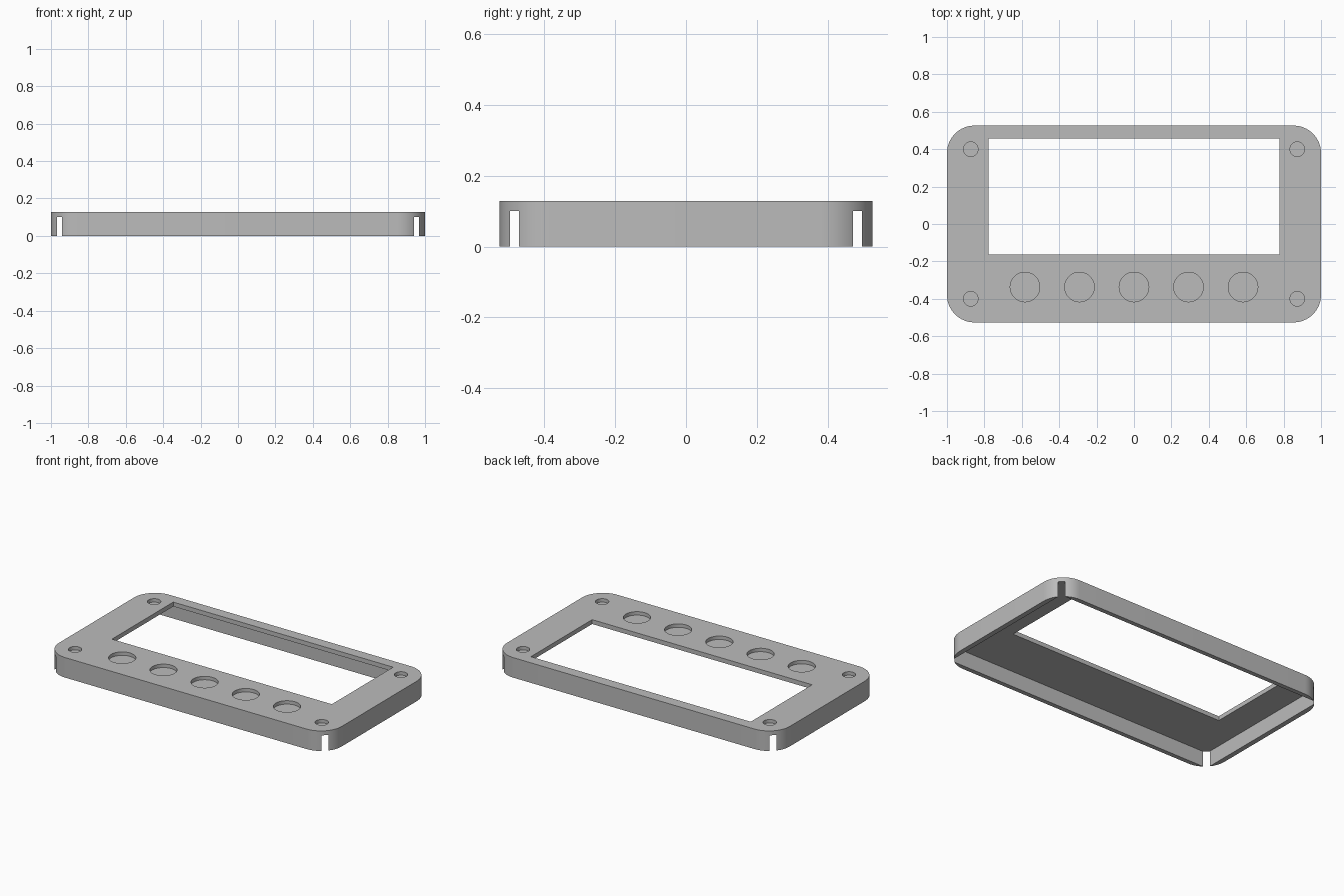
import bpy
import bmesh
import math

old = bpy.data.objects.get("Cube")
if old:
    bpy.data.objects.remove(old, do_unlink=True)

HX, HY, H = 1.0, 0.526, 0.128      # half length, half depth, height
RADIUS, CEILING, POCKET = 0.147, 0.1, 0.022

grey = bpy.data.materials.new("light grey plastic")
grey.use_nodes = True
colour = (0.5, 0.5, 0.5, 1)
grey.diffuse_color = colour
grey.node_tree.nodes["Principled BSDF"].inputs["Base Color"].default_value = colour


def prism(name, outline, z0, z1):
    """Extrude a flat outline between two heights."""
    bm = bmesh.new()
    base = bm.faces.new([bm.verts.new((x, y, z0)) for x, y in outline])
    top = bmesh.ops.extrude_face_region(bm, geom=[base])["geom"]
    verts = [v for v in top if isinstance(v, bmesh.types.BMVert)]
    bmesh.ops.translate(bm, vec=(0, 0, z1 - z0), verts=verts)
    bmesh.ops.recalc_face_normals(bm, faces=bm.faces)
    mesh = bpy.data.meshes.new(name)
    bm.to_mesh(mesh)
    bm.free()
    mesh.materials.append(grey)
    obj = bpy.data.objects.new(name, mesh)
    bpy.context.collection.objects.link(obj)
    return obj


def rectangle(x0, x1, y0, y1):
    return [(x0, y0), (x1, y0), (x1, y1), (x0, y1)]


def circle(cx, cy, r, n=48):
    turns = [2 * math.pi * i / n for i in range(n)]
    return [(cx + r * math.cos(a), cy + r * math.sin(a)) for a in turns]


def rounded_rectangle(hx, hy, r, n=16):
    points = []
    for q, (sx, sy) in enumerate([(1, 1), (-1, 1), (-1, -1), (1, -1)]):
        for i in range(n + 1):
            a = (q + i / n) * math.pi / 2
            points.append((sx * (hx - r) + r * math.cos(a),
                           sy * (hy - r) + r * math.sin(a)))
    return points


# Rounded case body
case = prism("front_panel_case", rounded_rectangle(HX, HY, RADIUS), 0, H)

# Square-cornered cavity, which breaks through the rounded corners
cutters = [prism("cavity_cutter", rectangle(-0.968, 0.968, -0.497, 0.497), -0.1, CEILING)]

# Display window
cutters.append(prism("window_cutter", rectangle(-0.778, 0.778, -0.163, 0.457), 0.05, 0.3))

# Five blind button pockets
for i in range(-2, 3):
    cutters.append(prism("button_cutter", circle(i * 0.2915, -0.337, 0.079), H - POCKET, 0.3))

# Four blind screw pockets
for sx in (-1, 1):
    for sy in (-1, 1):
        cutters.append(prism("screw_cutter", circle(sx * 0.873, sy * 0.4, 0.039), H - POCKET, 0.3))

# Cut the case, then discard the cutters
bpy.ops.object.select_all(action="DESELECT")
bpy.context.view_layer.objects.active = case
case.select_set(True)
for cutter in cutters:
    cutter.hide_render = True
    mod = case.modifiers.new("cut", "BOOLEAN")
    mod.operation = "DIFFERENCE"
    mod.solver = "EXACT"
    mod.object = cutter
    bpy.ops.object.modifier_apply(modifier=mod.name)
    bpy.data.objects.remove(cutter, do_unlink=True)

bpy.ops.object.shade_smooth_by_angle(angle=math.radians(30))
